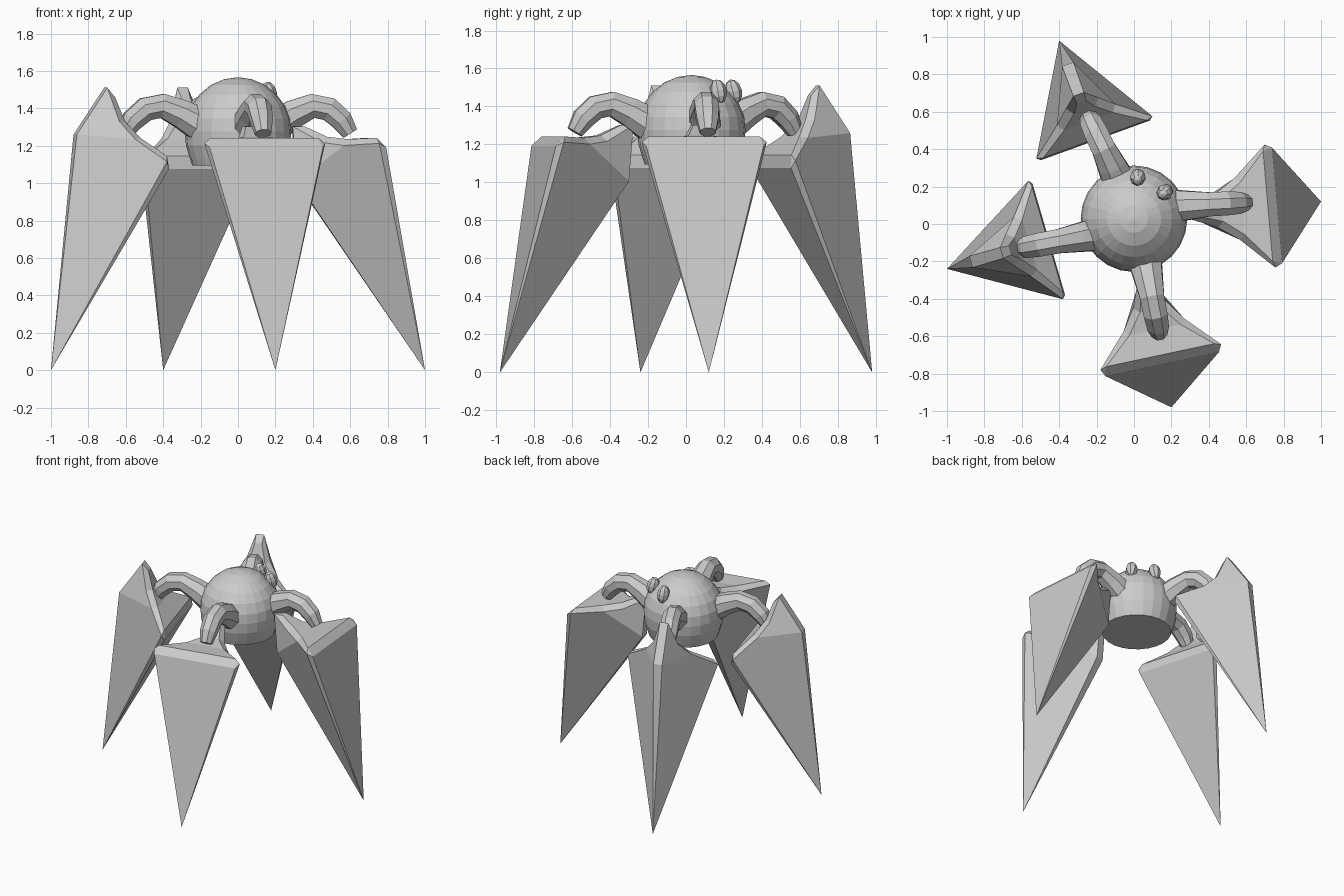
import bpy, bmesh, math
from mathutils import Vector, Matrix

if "Cube" in bpy.data.objects:
    bpy.data.objects.remove(bpy.data.objects["Cube"])


def finish(name, bm):
    bmesh.ops.recalc_face_normals(bm, faces=bm.faces)
    me = bpy.data.meshes.new(name)
    bm.to_mesh(me)
    bm.free()
    ob = bpy.data.objects.new(name, me)
    bpy.context.collection.objects.link(ob)
    return ob


def skin(name, rings):
    """Closed skin through rings of equal point count, capped at both ends."""
    bm = bmesh.new()
    vs = [[bm.verts.new(p) for p in ring] for ring in rings]
    n = len(vs[0])
    for a, b in zip(vs, vs[1:]):
        for i in range(n):
            j = (i + 1) % n
            bm.faces.new((a[i], a[j], b[j], b[i]))
    bm.faces.new(vs[0])
    bm.faces.new(vs[-1])
    return finish(name, bm)


# body: faceted dome with a flat underside
profile = [(.01, 1.565), (.075, 1.555), (.145, 1.525), (.205, 1.475), (.25, 1.415),
           (.278, 1.345), (.285, 1.275), (.278, 1.2), (.257, 1.13), (.245, 1.095)]
skin("body", [[(r * math.cos(k * math.tau / 24), .028 + r * math.sin(k * math.tau / 24), z)
               for k in range(24)] for r, z in profile])


# eyes: two small upright ellipsoids on the back of the dome
for i, (x, y) in enumerate([(.02, .25), (.165, .17)]):
    bm = bmesh.new()
    bmesh.ops.create_uvsphere(bm, u_segments=8, v_segments=6, radius=1)
    ang = math.atan2(y - .03, x)
    m = (Matrix.Translation((x, y, 1.478)) @ Matrix.Rotation(ang, 4, 'Z')
         @ Matrix.Rotation(math.radians(-15), 4, 'Y') @ Matrix.Diagonal((.045, .043, .066, 1)))
    bmesh.ops.transform(bm, matrix=m, verts=bm.verts)
    finish("eye_%d" % (i + 1), bm)


# arms: arched tapering tubes (fraction along, height, radius)
ARCH = [(0, 1.31, .095), (.25, 1.37, .082), (.5, 1.413, .07), (.72, 1.395, .069),
        (.89, 1.335, .063), (1, 1.265, .045)]


def arm(name, start, end):
    a, b = Vector((*start, 0)), Vector((*end, 0))
    side = Vector((0, 0, 1)).cross(b - a).normalized()
    pts = [a.lerp(b, f) + Vector((0, 0, z)) for f, z, _ in ARCH]
    rings = []
    for i, p in enumerate(pts):
        t = (pts[min(i + 1, 5)] - pts[max(i - 1, 0)]).normalized()
        up = t.cross(side)
        rad = ARCH[i][2]
        rings.append([p + rad * (math.cos(q) * side + math.sin(q) * up)
                      for q in [(k + .5) * math.tau / 8 for k in range(8)]])
    skin(name, rings)


# legs: blade points as (half width, outward, height) measured from the foot tip
PTS = {
    'L': (.31, -.567, 1.075), 'U': (.295, -.56, 1.145), 'C': (.33, -.55, 1.115),
    'R1': (.165, -.42, 1.235), 'R2': (.09, -.355, 1.33),
    'I1': (.14, -.46, 1.24), 'I2': (.06, -.395, 1.33), 'I3': (.025, -.35, 1.46),
    'K': (.032, -.135, 1.26), 'P': (.03, -.305, 1.51)}
SIDE = ["T L C", "L U C", "T C R1 K", "K R1 R2 P", "C U I1 R1", "R1 I1 I2 R2", "R2 I2 I3 P"]
ACROSS = ["L U", "U I1", "I1 I2", "I2 I3", "I3 P", "P K"]


def leg(name, tip, angle, flipped):
    """Flipped legs stand the other way round: broad edge outward, hook inward."""
    d = Vector((math.cos(math.radians(angle)), math.sin(math.radians(angle)), 0))
    s = Vector((-d.y, d.x, 0))
    foot = Vector((*tip, 0))
    tilt = math.radians(39)
    bm = bmesh.new()
    v = {}
    v['T', 1] = v['T', -1] = bm.verts.new(foot)
    for key, (t, u, w) in PTS.items():
        if flipped:
            u, w = (-(u * math.cos(tilt) + w * math.sin(tilt)),
                    -u * math.sin(tilt) + w * math.cos(tilt))
            w -= .15 * max(0, -u - .3)
        for sg in (1, -1):
            v[key, sg] = bm.verts.new(foot + d * u + s * t * sg + Vector((0, 0, w)))
    for f in SIDE:
        for sg in (1, -1):
            bm.faces.new([v[k, sg] for k in f.split()])
    for f in ACROSS:
        a, b = f.split()
        bm.faces.new((v[a, 1], v[a, -1], v[b, -1], v[b, 1]))
    for k in 'LK':
        bm.faces.new((v['T', 1], v[k, 1], v[k, -1]))
    finish(name, bm)


for name, tip, ang, flip, start, end in [
        ("front", (.2, -.98), -78, True, (.06, -.2), (.135, -.585)),
        ("right", (1, .12), 5, True, (.2, .095), (.6, .115)),
        ("back", (-.4, .98), 110, False, (-.08, .23), (-.245, .575)),
        ("left", (-1, -.24), 196.3, False, (-.2, -.055), (-.61, -.13))]:
    leg(name + "_leg", tip, ang, flip)
    arm(name + "_arm", start, end)
